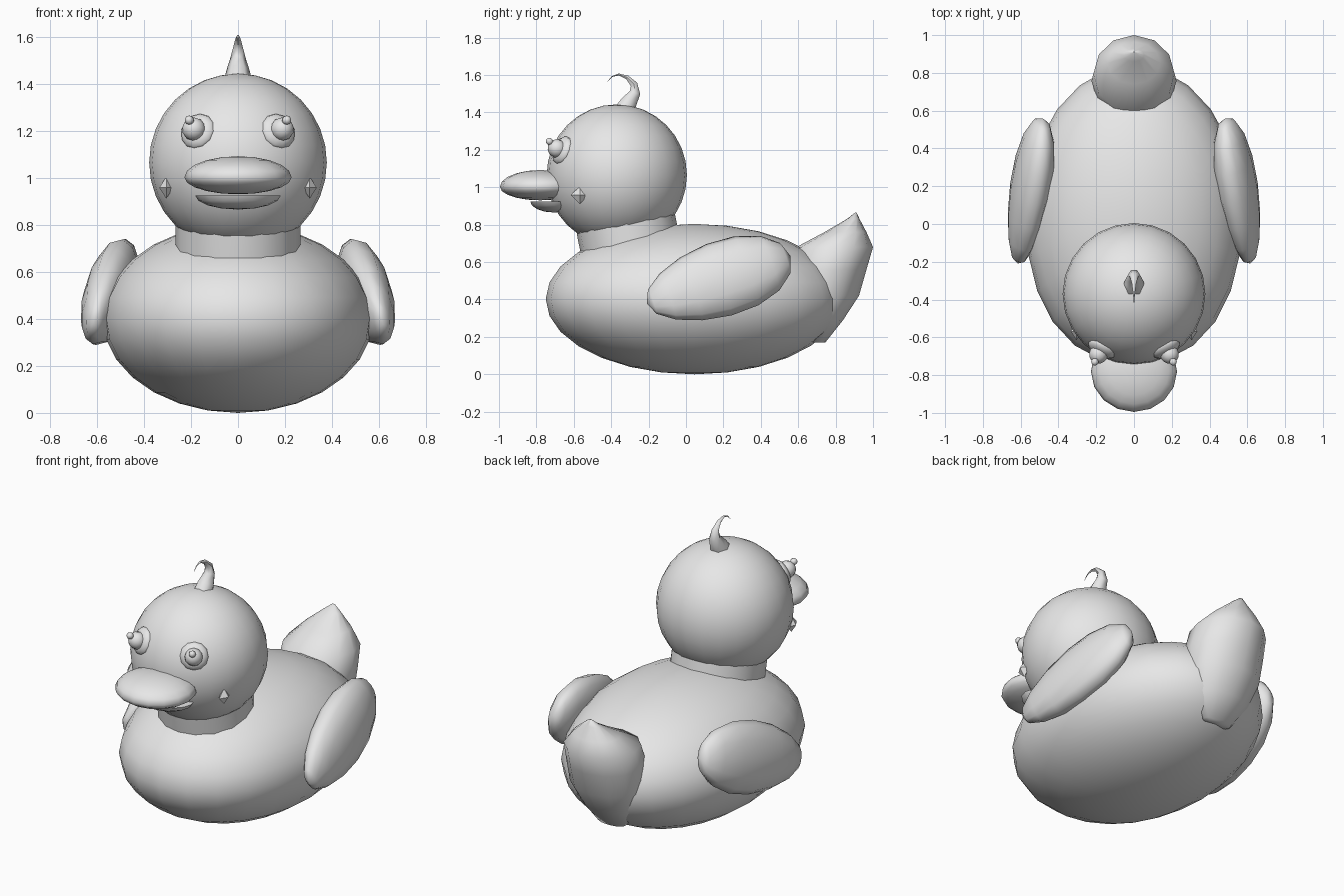
import bpy, bmesh, math
from mathutils import Vector, Matrix, Euler

if "Cube" in bpy.data.objects:
    bpy.data.objects.remove(bpy.data.objects["Cube"])

grey = bpy.data.materials.new("plain grey")
grey.diffuse_color = (0.8, 0.8, 0.8, 1)
grey.use_nodes = True
grey.node_tree.nodes["Principled BSDF"].inputs["Base Color"].default_value = grey.diffuse_color


def finish(name, bm, angle=60):
    bmesh.ops.recalc_face_normals(bm, faces=bm.faces)
    me = bpy.data.meshes.new(name)
    bm.to_mesh(me)
    bm.free()
    ob = bpy.data.objects.new(name, me)
    bpy.context.collection.objects.link(ob)
    me.materials.append(grey)
    bpy.ops.object.select_all(action='DESELECT')
    ob.select_set(True)
    bpy.context.view_layer.objects.active = ob
    bpy.ops.object.shade_smooth_by_angle(angle=math.radians(angle))
    return ob


def ball(name, loc, size, rot=None, seg=24, rings=14, shape=None, angle=60):
    """Ellipsoid; shape optionally edits each unit-sphere point."""
    bm = bmesh.new()
    bmesh.ops.create_uvsphere(bm, u_segments=seg, v_segments=rings, radius=1)
    rot = rot or Matrix.Identity(3)
    for v in bm.verts:
        p = shape(v.co.copy()) if shape else v.co
        v.co = Vector(loc) + rot @ Vector([p[i] * size[i] for i in range(3)])
    return finish(name, bm, angle)


def loft(name, rings, angle=60):
    """Skin a list of equal-length point rings and cap the ends."""
    bm = bmesh.new()
    vs = [[bm.verts.new(p) for p in r] for r in rings]
    n = len(vs[0])
    for a, b in zip(vs, vs[1:]):
        for i in range(n):
            j = (i + 1) % n
            bm.faces.new((a[i], a[j], b[j], b[i]))
    bm.faces.new(vs[0])
    bm.faces.new(vs[-1])
    return finish(name, bm, angle)


def circle(n):
    return [(math.cos(2 * math.pi * i / n), math.sin(2 * math.pi * i / n)) for i in range(n)]


# body, a little fuller at the chest
def chest(p):
    if p.y < 0:
        p.x *= 1 + 0.12 * p.y * p.y
    return p


ball("body", (0, 0.045, 0.402), (0.575, 0.795, 0.402), shape=chest)

# head and leaning neck
ball("head", (0, -0.37, 1.065), (0.378, 0.375, 0.378), seg=24, rings=16)
loft("neck", [[(0.265 * c, y + 0.255 * s, z + 0.09 * s) for c, s in circle(16)]
              for y, z in ((-0.27, 0.55), (-0.325, 0.82), (-0.335, 0.88))])

# tail: stacked ovals, z / front y / back y / half width
tail = [(0.17, 0.66, 0.745, 0.09), (0.29, 0.58, 0.84, 0.18), (0.42, 0.55, 0.925, 0.22),
        (0.56, 0.55, 0.965, 0.225), (0.68, 0.59, 1.0, 0.215), (0.76, 0.74, 0.965, 0.14),
        (0.83, 0.86, 0.928, 0.055), (0.865, 0.905, 0.912, 0.01)]
loft("tail", [[(w * c, (f + b) / 2 + (b - f) / 2 * s, z) for c, s in circle(12)]
              for z, f, b, w in tail])

# upper bill: flat lens with a sharp rim
ball("upper_bill", (0, -0.78, 1.002), (0.228, 0.215, 0.09), seg=16, rings=10,
     shape=lambda p: Vector((p.x, p.y, p.z if p.z > 0 else p.z * 0.8)), angle=80)
# lower bill: half bowl with a flat top
ball("lower_bill", (0, -0.705, 0.925), (0.182, 0.128, 0.06), seg=16, rings=8,
     shape=lambda p: Vector((p.x, p.y, min(p.z, 0.0))), angle=50)

for side, s in (("left", -1), ("right", 1)):
    # wing: long axis runs back, up and slightly inward; pointed front, blunt back
    length = Vector((-0.13 * s, 0.76, 0.25)).normalized()
    up = Vector((-0.18 * s, -0.3, 1))
    up = (up - length * up.dot(length)).normalized()
    out = up.cross(length)
    rot = Matrix((out, up, length)).transposed()

    def blade(p):
        k = 1 + 0.12 * p.z
        return Vector((p.x * k, p.y * k, p.z))

    ball(side + "_wing", (0.55 * s, 0.175, 0.505), (0.105, 0.205, 0.41), rot,
         seg=12, rings=8, shape=blade)

    # eye: flattened ring, eyeball and pupil
    look = Vector((0.45 * s, -0.82, 0.35)).to_track_quat('Z', 'Y').to_matrix()
    ball(side + "_eye_base", (0.17 * s, -0.66, 1.197), (0.08, 0.08, 0.038), look, 12, 8)
    ball(side + "_eyeball", (0.188 * s, -0.69, 1.207), (0.05, 0.05, 0.05), look, 12, 8)
    ball(side + "_pupil", (0.207 * s, -0.73, 1.245), (0.02, 0.02, 0.02), look, 8, 6)

    # small cheek stud
    ball(side + "_cheek", (0.305 * s, -0.568, 0.958), (0.03, 0.048, 0.047),
         seg=4, rings=2, angle=30)

# curled tuft: y, z, radius along the curl
curl = [(-0.335, 1.40, 0.062), (-0.305, 1.455, 0.05), (-0.273, 1.505, 0.034), (-0.278, 1.55, 0.022),
        (-0.315, 1.588, 0.012), (-0.36, 1.603, 0.006), (-0.395, 1.592, 0.003), (-0.42, 1.565, 0.001)]
rings = []
for i, (y, z, r) in enumerate(curl):
    a, b = curl[max(i - 1, 0)], curl[min(i + 1, len(curl) - 1)]
    t = Vector((0, b[0] - a[0], b[1] - a[1])).normalized()
    n = t.cross(Vector((1, 0, 0)))
    rings.append([Vector((0, y, z)) + Vector((r * c, 0, 0)) + n * r * s for c, s in circle(6)])
loft("tuft", rings)
